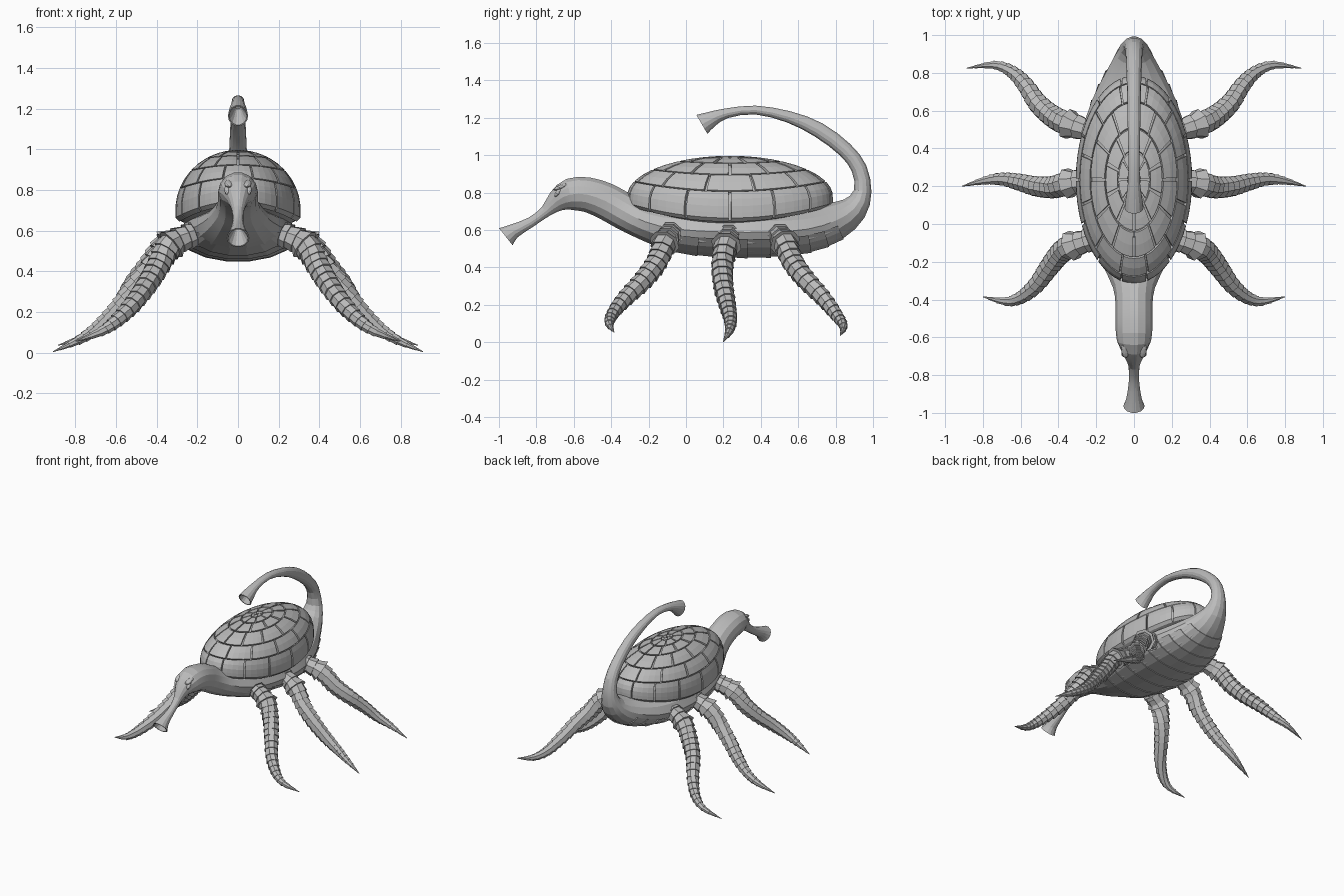
import bpy, bmesh, math
from mathutils import Vector

if "Cube" in bpy.data.objects:
    bpy.data.objects.remove(bpy.data.objects["Cube"])

grey = bpy.data.materials.new("stone grey")
grey.diffuse_color = (0.5, 0.5, 0.5, 1)
grey.use_nodes = True
grey.node_tree.nodes["Principled BSDF"].inputs["Base Color"].default_value = grey.diffuse_color


def finish(name, bm, smooth=None):
    bmesh.ops.remove_doubles(bm, verts=bm.verts, dist=1e-5)
    bmesh.ops.recalc_face_normals(bm, faces=bm.faces)
    me = bpy.data.meshes.new(name)
    bm.to_mesh(me)
    bm.free()
    me.materials.append(grey)
    ob = bpy.data.objects.new(name, me)
    bpy.context.collection.objects.link(ob)
    if smooth:
        bpy.context.view_layer.objects.active = ob
        ob.select_set(True)
        bpy.ops.object.shade_smooth_by_angle(angle=math.radians(smooth))
        ob.select_set(False)
    return ob


def spline(pts, n):
    """Catmull-Rom through points of any dimension, n steps per span."""
    out = []
    for i in range(len(pts) - 1):
        p0, p1 = pts[max(i - 1, 0)], pts[i]
        p2, p3 = pts[i + 1], pts[min(i + 2, len(pts) - 1)]
        for k in range(n):
            t = k / n
            out.append([0.5 * (2*b + (c-a)*t + (2*a-5*b+4*c-d)*t*t + (3*b-a-3*c+d)*t**3)
                        for a, b, c, d in zip(p0, p1, p2, p3)])
    return out + [list(pts[-1])]


def skin(bm, rings, closed=True):
    vs = [[bm.verts.new(p) for p in r] for r in rings]
    n = len(vs[0])
    for a, b in zip(vs, vs[1:]):
        for j in range(n if closed else n - 1):
            k = (j + 1) % n
            bm.faces.new((a[j], a[k], b[k], b[j]))
    return vs


# ---- body: one loft from snout trumpet to tail trumpet (y, z, half width, half height)
PATH = [(-.963, .564, .056, .06), (-.92, .595, .04, .04), (-.83, .642, .027, .028),
        (-.75, .70, .03, .032), (-.69, .755, .055, .06), (-.62, .79, .09, .088),
        (-.53, .79, .098, .095), (-.43, .755, .098, .1), (-.34, .705, .11, .1),
        (-.22, .645, .165, .1), (-.05, .605, .24, .125), (.2, .59, .285, .135),
        (.45, .59, .28, .135), (.65, .605, .225, .125), (.8, .65, .15, .105),
        (.9, .715, .095, .075), (.945, .81, .06, .048), (.925, .93, .047, .043),
        (.85, 1.03, .042, .042), (.71, 1.135, .037, .042), (.55, 1.205, .034, .032),
        (.37, 1.242, .03, .024), (.22, 1.225, .032, .027), (.14, 1.195, .043, .042),
        (.085, 1.165, .05, .06)]
st = spline(PATH, 2)


def tangent(i):
    a, b = st[max(i - 1, 0)], st[min(i + 1, len(st) - 1)]
    return Vector((0, b[0] - a[0], b[1] - a[1])).normalized()


def section(i, s=1, push=0, a0=0, a1=2 * math.pi, n=14, closed=True):
    y, z, w, h = st[i]
    t = tangent(i)
    c = Vector((0, y, z)) + t * push
    up = Vector((0, -t.z, t.y))
    m = n if closed else n - 1
    angs = [a0 + (a1 - a0) * k / m for k in range(n)]
    return [c + Vector((w * s * math.cos(a), 0, 0)) + up * h * s * math.sin(a) for a in angs]


last = len(st) - 1
rings = [section(0, .25, .09), section(0, .5, .05), section(0, .88)]
rings += [section(i) for i in range(last + 1)]
rings += [section(last, .88), section(last, .5, -.05), section(last, .25, -.09)]
bm = bmesh.new()
vs = skin(bm, rings)
bm.faces.new(vs[0])
bm.faces.new(vs[-1])
finish("body_with_trumpets", bm, 13)

# ---- overlapping belly plates
bm = bmesh.new()
for i in range(19, 28):
    arc = dict(a0=math.radians(195), a1=math.radians(345), n=8, closed=False)
    skin(bm, [section(i, 1.0, **arc), section(i + 1, 1.045, **arc),
              section(i + 1, .98, **arc)], False)
finish("belly_plates", bm)


# ---- shell: domed ellipse whose rim dips at the flanks
def dome(phi, th, d=0.0):
    u = math.sin(min(phi, math.pi / 2))
    drop = 1 - math.cos(min(phi, math.pi / 2))
    s2 = math.sin(th) ** 2
    z = .997 + d - (.295 - .08 * s2) * drop - max(0, phi - math.pi / 2) * .2
    return ((.308 + d) * u * math.cos(th), .235 + (.55 + d) * u * math.sin(th), z)


TAU = 2 * math.pi
bm = bmesh.new()
phis = [.02, .1, .28, .52, .7, .85, 1.02, 1.2, 1.4, 1.57, 1.75]
rings = [[dome(p, TAU * k / 48, -.014) for k in range(48)] for p in phis]
rings.append([(x * .7, .235 + (y - .235) * .7, z - .04) for x, y, z in rings[-1]])
vs = skin(bm, rings)
bm.faces.new(vs[0])
finish("shell_core", bm)

# raised shell plates, each a patch with its border dropped to the core
EDGES = [.02, .1, .28, .52, .85, 1.2, 1.77]
COUNTS = [6, 8, 10, 12, 12, 14]
bm = bmesh.new()
for r, cnt in enumerate(COUNTS):
    g = .012 if r else .004
    p0, p1 = EDGES[r] + g, EDGES[r + 1] - g
    for k in range(cnt):
        mid = TAU * (k + .5 * (r % 2)) / cnt
        half = math.pi / cnt - .012 / max(.25, math.sin(p0))
        nu, nv = (4 if r == 5 else 2), 4
        rows = []
        for i in range(-1, nu + 2):
            row = []
            for j in range(-1, nv + 2):
                edge = i in (-1, nu + 1) or j in (-1, nv + 1)
                fi, fj = min(max(i, 0), nu) / nu, min(max(j, 0), nv) / nv
                row.append(dome(p0 + (p1 - p0) * fi, mid + half * (2 * fj - 1),
                                -.02 if edge else 0))
            rows.append(row)
        skin(bm, rows, False)
bmesh.ops.dissolve_degenerate(bm, edges=bm.edges, dist=1e-5)
finish("shell_plates", bm)

# ---- banded tentacle legs (x, y, z, radius)
LEGS = {
    "front": [(.22, -.08, .58, .062), (.33, -.115, .53, .062), (.39, -.155, .43, .058),
              (.45, -.23, .33, .052), (.52, -.325, .235, .044), (.60, -.39, .155, .034),
              (.68, -.41, .10, .023), (.80, -.385, .055, .002)],
    "middle": [(.22, .235, .58, .062), (.35, .215, .52, .062), (.43, .195, .41, .058),
               (.52, .2, .30, .052), (.61, .222, .195, .044), (.70, .238, .115, .034),
               (.79, .23, .058, .022), (.91, .2, .004, .002)],
    "rear": [(.22, .49, .58, .062), (.35, .53, .53, .062), (.43, .57, .43, .058),
             (.51, .64, .335, .052), (.575, .735, .235, .044), (.645, .805, .145, .034),
             (.74, .842, .085, .022), (.885, .825, .036, .002)],
}
for name, pts in LEGS.items():
    for side, sx in (("right", 1), ("left", -1)):
        path = spline(pts, 3)
        rings = []
        for i, (x, y, z, r) in enumerate(path):
            a, b = path[max(i - 1, 0)], path[min(i + 1, len(path) - 1)]
            t = (Vector(b[:3]) - Vector(a[:3])).normalized()
            u = t.cross(Vector((0, 0, 1))).normalized()
            v = t.cross(u)
            # each band flares, then steps back in; a collar sits at the hip
            flares = (1.35, 1.0) if i == 3 else (1.1, .93)
            for f in flares:
                ring = [Vector((x, y, z)) + (u * math.cos(q) + v * math.sin(q)) * r * f
                        for q in (TAU * (k + .5) / 8 for k in range(8))]
                rings.append([(p.x * sx, p.y, max(p.z, 0)) for p in ring])
        bm = bmesh.new()
        vs = skin(bm, rings)
        bm.faces.new(vs[0])
        bm.faces.new(vs[-1])
        finish(f"{name}_leg_{side}", bm)

# ---- eyes and brow ridges
for side, sx in (("right", 1), ("left", -1)):
    for part, loc, size in (("eye", (.052, -.685, .80), (.016, .02, .018)),
                            ("brow", (.045, -.665, .832), (.022, .045, .014))):
        bm = bmesh.new()
        bmesh.ops.create_icosphere(bm, subdivisions=2, radius=1)
        for v in bm.verts:
            v.co = Vector(((loc[0] + v.co.x * size[0]) * sx, loc[1] + v.co.y * size[1],
                           loc[2] + v.co.z * size[2] + v.co.y * .015))
        finish(f"{part}_{side}", bm)
